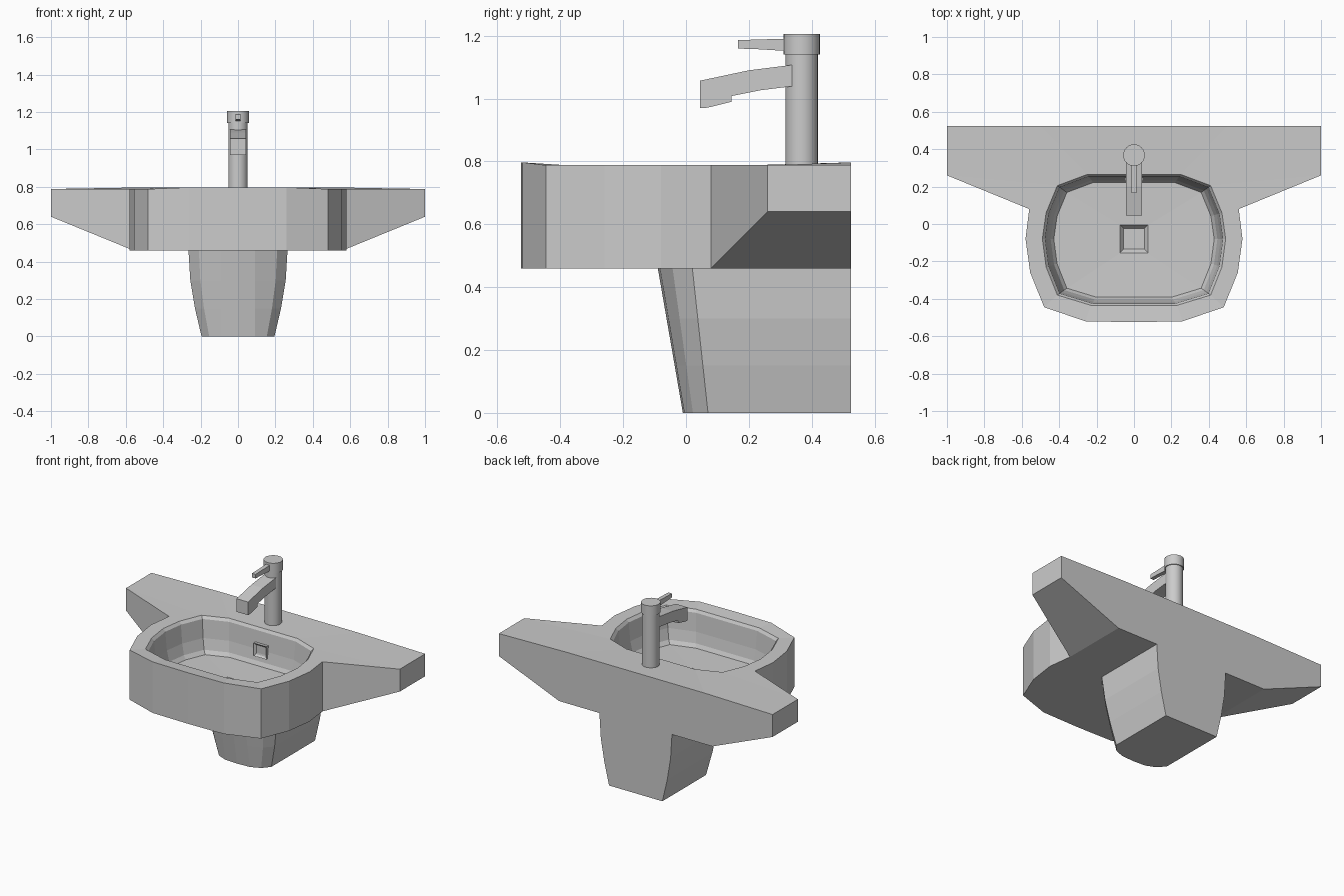
import bpy, bmesh, math
from mathutils import Matrix

if "Cube" in bpy.data.objects:
    bpy.data.objects.remove(bpy.data.objects["Cube"])

mat = bpy.data.materials.new("light_grey_ceramic")
mat.diffuse_color = (0.6, 0.6, 0.6, 1)
mat.use_nodes = True
mat.node_tree.nodes["Principled BSDF"].inputs["Base Color"].default_value = mat.diffuse_color


def finish(name, bm, mirror=False, smooth=False):
    if mirror:
        bmesh.ops.mirror(bm, geom=bm.verts[:] + bm.edges[:] + bm.faces[:],
                         axis='X', merge_dist=0.0005)
        bmesh.ops.remove_doubles(bm, verts=bm.verts[:], dist=0.0003)
    bmesh.ops.recalc_face_normals(bm, faces=bm.faces[:])
    me = bpy.data.meshes.new(name)
    bm.to_mesh(me)
    bm.free()
    me.materials.append(mat)
    ob = bpy.data.objects.new(name, me)
    bpy.context.collection.objects.link(ob)
    if smooth:
        bpy.ops.object.select_all(action='DESELECT')
        ob.select_set(True)
        bpy.context.view_layer.objects.active = ob
        bpy.ops.object.shade_smooth_by_angle(angle=math.radians(30))
    return ob


def ring(bm, pts, z):
    return [bm.verts.new((x, y, z)) for x, y in pts]


def bridge(bm, a, b):
    for i in range(len(a) - 1):
        bm.faces.new((a[i], a[i + 1], b[i + 1], b[i]))


# Basin with side wings: right half, mirrored
bm = bmesh.new()
body = [(0, -.525), (.26, -.52), (.48, -.445), (.555, -.26), (.58, -.08), (.56, .08)]
top = ring(bm, body + [(1, .26), (1, .525), (.5, .525), (0, .525)], .788)
for i in (0, 1, 8, 9):
    top[i].co.z = .797
low = ring(bm, body + [(.56, .525), (0, .525)], .46)
tip = ring(bm, [(1, .26), (1, .525)], .64)
bridge(bm, top[:6], low[:6])
bm.faces.new((top[5], low[5], tip[0], top[6]))                       # wing front
bm.faces.new((top[6], tip[0], tip[1], top[7]))                       # wing end
bm.faces.new((low[5], low[6], tip[1], tip[0]))                       # wing underside
bm.faces.new((top[7], top[8], top[9], low[7], low[6], tip[1]))       # back
bm.faces.new(low)                                                    # underside

# Bowl rings going down from the rim
rim = [(0, -.435), (.23, -.435), (.41, -.38), (.47, -.23), (.49, -.08),
       (.47, .06), (.41, .205), (.25, .265), (0, .265)]
levels = []
for s, z in ((1, .788), (.97, .77), (.945, .65), (.91, .58), (.875, .555)):
    levels.append(ring(bm, [(x * s, -.085 + (y + .085) * s) for x, y in rim], z))
r = levels[0]
bridge(bm, top[:7], r[:7])
bm.faces.new((top[6], top[7], top[8], r[7], r[6]))
bm.faces.new((top[8], top[9], r[8], r[7]))
for a, b in zip(levels, levels[1:]):
    bridge(bm, a, b)

# Bowl floor and sunken square drain
f = levels[-1]
d = [ring(bm, [(0, -.08 - h), (h, -.08 - h), (h, -.08 + h), (0, -.08 + h)], z)
     for h, z in ((.075, .55), (.055, .525))]
bm.faces.new((f[0], f[1], f[2], d[0][1], d[0][0]))
bm.faces.new((f[2], f[3], f[4], f[5], f[6], d[0][2], d[0][1]))
bm.faces.new((f[6], f[7], f[8], d[0][3], d[0][2]))
bridge(bm, d[0], d[1])
bm.faces.new(d[1])
finish("basin", bm, mirror=True)

# Pedestal: right half lofted upwards, mirrored
bm = bmesh.new()
rows = []
for z, w in ((0, .195), (.15, .23), (.3, .255), (.462, .265)):
    t = z / .462
    rows.append(ring(bm, [(0, -.01 - .08 * t), (.09, -.005 - .078 * t),
                          (w * .79, .022 - .065 * t), (w, .07 - .05 * t),
                          (w, .525), (0, .525)], z))
for a, b in zip(rows, rows[1:]):
    bridge(bm, a, b)
bm.faces.new(rows[0])
bm.faces.new(rows[-1])
finish("pedestal", bm, mirror=True)


# Tap column and cap
def cylinder(name, rad, z0, z1):
    bm = bmesh.new()
    bmesh.ops.create_cone(bm, cap_ends=True, segments=24, radius1=rad, radius2=rad,
                          depth=z1 - z0,
                          matrix=Matrix.Translation((0, .368, (z0 + z1) / 2)))
    finish(name, bm, smooth=True)


cylinder("tap_column", .052, .78, 1.14)
cylinder("tap_cap", .058, 1.14, 1.205)


# Side profiles extruded across x
def extrude_profile(name, prof, w):
    bm = bmesh.new()
    a, b = ([bm.verts.new((s * w, y, z)) for y, z in prof] for s in (-1, 1))
    bridge(bm, a + a[:1], b + b[:1])
    bm.faces.new(a)
    bm.faces.new(b)
    finish(name, bm)


extrude_profile("tap_spout", [(.345, 1.108), (.2, 1.09), (.045, 1.057), (.045, .97),
                              (.068, .971), (.145, .99), (.145, 1.008),
                              (.24, 1.027), (.345, 1.04)], .042)
extrude_profile("tap_handle", [(.33, 1.191), (.165, 1.186), (.165, 1.159),
                               (.215, 1.158), (.33, 1.151)], .013)

# Overflow opening on the back wall of the bowl
bm = bmesh.new()
bmesh.ops.create_cube(bm, size=1, matrix=Matrix.Translation((0, .245, .65))
                      @ Matrix.Diagonal((.095, .03, .085, 1)))
bm.normal_update()
front = [q for q in bm.faces if q.normal.y < -.9]
bmesh.ops.inset_region(bm, faces=front, thickness=.018, depth=-.012)
finish("overflow", bm)
